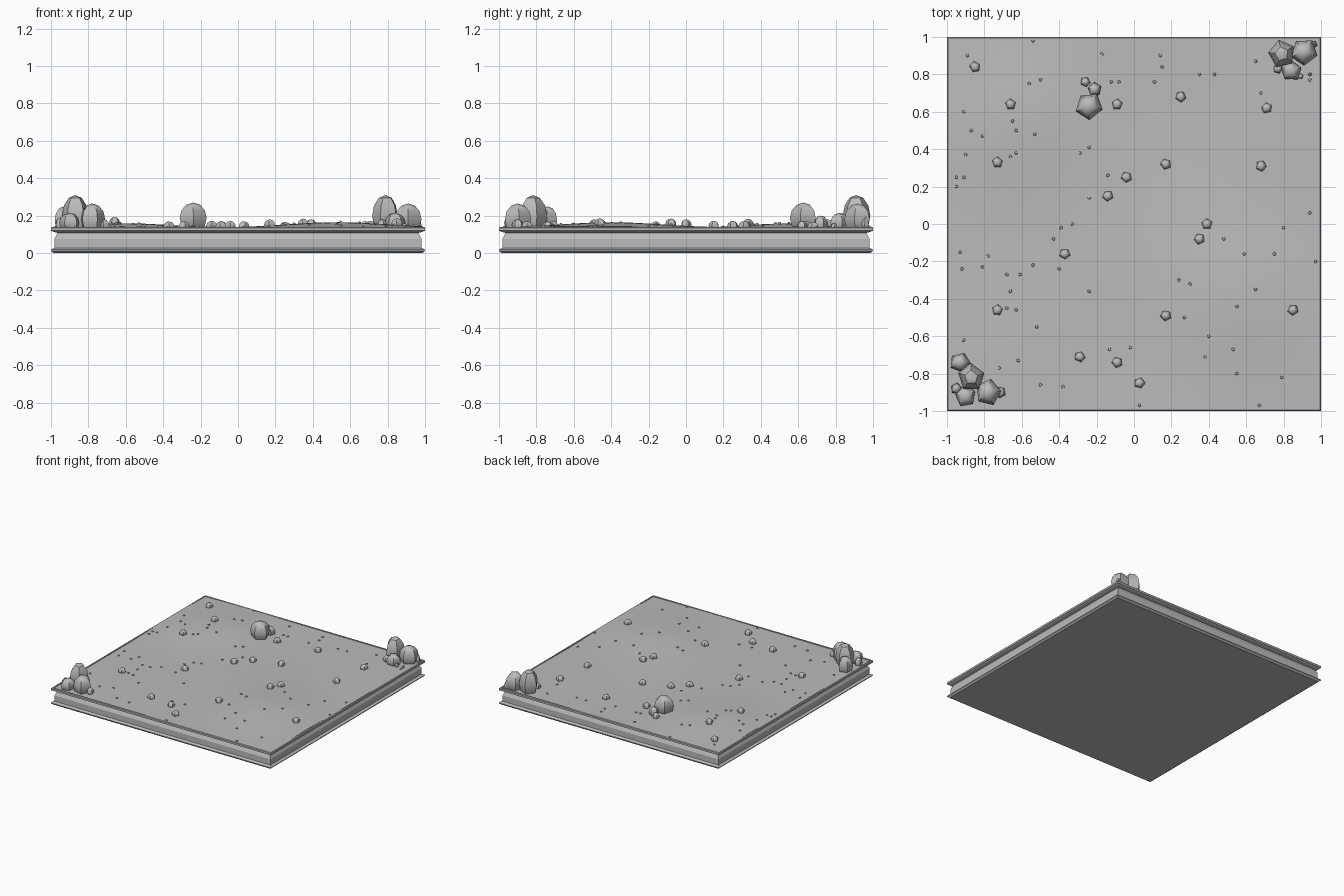
import bpy, bmesh, math, random
from mathutils import Matrix

if "Cube" in bpy.data.objects:
    bpy.data.objects.remove(bpy.data.objects["Cube"])

random.seed(4)
stone = bpy.data.materials.new("grey stone")
stone.diffuse_color = (0.5, 0.5, 0.5, 1)
stone.use_nodes = True
stone.node_tree.nodes["Principled BSDF"].inputs["Base Color"].default_value = stone.diffuse_color


def finish(bm, name, smooth_angle=None):
    bmesh.ops.recalc_face_normals(bm, faces=bm.faces)
    mesh = bpy.data.meshes.new(name)
    bm.to_mesh(mesh)
    bm.free()
    mesh.materials.append(stone)
    ob = bpy.data.objects.new(name, mesh)
    bpy.context.collection.objects.link(ob)
    if smooth_angle:
        bpy.ops.object.select_all(action='DESELECT')
        ob.select_set(True)
        bpy.context.view_layer.objects.active = ob
        bpy.ops.object.shade_smooth_by_angle(angle=math.radians(smooth_angle))
    return ob


# Moulded square plinth: half-width and height up the side
bm = bmesh.new()
profile = [(0.985, 0), (1.0, 0.012), (1.0, 0.018), (0.982, 0.028), (0.982, 0.075),
           (0.965, 0.108), (0.985, 0.113), (1.0, 0.12), (1.0, 0.135), (0.995, 0.14),
           (0.985, 0.14), (0.985, 0.12)]
rings = [[bm.verts.new((sx * w, sy * w, z)) for sx, sy in ((-1, -1), (1, -1), (1, 1), (-1, 1))]
         for w, z in profile]
for a, b in zip(rings, rings[1:]):
    for i in range(4):
        j = (i + 1) % 4
        bm.faces.new((a[i], a[j], b[j], b[i]))
bm.faces.new(rings[0])
bm.faces.new(rings[-1])
finish(bm, "plinth")


# Gently rolling ground
def ground(x, y):
    def hill(cx, cy, r, h):
        return h * math.exp(-((x - cx) ** 2 + (y - cy) ** 2) / r ** 2)
    return (0.135 + hill(0.52, -0.4, 0.38, 0.03) + hill(-0.6, 0.55, 0.36, 0.021)
            + 0.003 * math.sin(4 * x + 1) * math.cos(5 * y))


bm = bmesh.new()
bmesh.ops.create_grid(bm, x_segments=40, y_segments=40, size=0.986)
for v in bm.verts:
    v.co.z = ground(v.co.x, v.co.y)
finish(bm, "ground_surface", 60)


# Five-sided domed rocks
def add_rock(bm, x, y, r, top, rings=6):
    base = ground(x, y) - 0.01
    half = (top - base) * 0.6
    made = bmesh.ops.create_uvsphere(bm, u_segments=5, v_segments=rings, radius=1)["verts"]
    turn = random.uniform(0, math.tau)
    m = (Matrix.Translation((x, y, top - half)) @ Matrix.Rotation(turn, 4, 'Z')
         @ Matrix.Diagonal((r * 1.06, r, half, 1)))
    bmesh.ops.transform(bm, matrix=m, verts=made)


boulders = {
    "back_right_boulders": [(.79, .91, .073, .31), (.91, .92, .072, .265), (.84, .82, .055, .215),
                            (.77, .83, .026, .18), (.94, .8, .01, .155), (.89, .79, .015, .16),
                            (.96, .96, .02, .19)],
    "front_left_boulders": [(-.87, -.82, .073, .31), (-.78, -.9, .07, .265),
                            (-.9, -.92, .056, .215), (-.93, -.74, .055, .25),
                            (-.715, -.9, .03, .18), (-.95, -.88, .03, .19)],
    "back_boulders": [(-.24, .63, .073, .27), (-.21, .72, .037, .2), (-.26, .76, .027, .18)],
}
for name, group in boulders.items():
    bm = bmesh.new()
    for rock in group:
        add_rock(bm, *rock)
    finish(bm, name, 35)

# Scattered stones
stones = [(-.85, .84), (-.66, .64), (-.73, .33), (-.09, .64), (.25, .68), (.71, .62), (.68, .31),
          (.17, .32), (-.04, .25), (-.14, .15), (.39, 0), (.35, -.08), (-.37, -.16), (-.73, -.46),
          (.17, -.49), (.85, -.46), (-.29, -.71), (-.09, -.74), (.03, -.85)]
bm = bmesh.new()
for x, y in stones:
    add_rock(bm, x, y, 0.029, ground(x, y) + 0.035)
finish(bm, "scattered_stones", 35)

# Tiny pebbles
pebbles = [(-.54, .98), (-.89, .9), (-.17, .91), (.14, .9), (.15, .84), (-.5, .77), (-.56, .75),
           (-.12, .76), (-.08, .76), (.11, .76), (.35, .8), (.43, .8), (.65, .87), (.68, .7),
           (.94, .77), (-.91, .6), (-.65, .55), (-.63, .5), (-.53, .48), (-.87, .5), (-.81, .47),
           (-.9, .37), (-.66, .36), (-.63, .38), (-.24, .41), (-.29, .38), (-.95, .25),
           (-.91, .25), (-.95, .2), (-.24, .14), (-.14, .26), (.94, .06), (-.39, -.02),
           (-.33, 0), (-.93, -.15), (-.92, -.24), (-.81, -.23), (-.78, -.17), (-.68, -.27),
           (-.61, -.27), (-.54, -.22), (-.43, -.08), (-.4, -.24), (-.66, -.36), (-.63, -.46),
           (-.68, -.45), (-.52, -.55), (-.24, -.36), (-.91, -.62), (-.62, -.73), (-.72, -.77),
           (-.5, -.86), (-.38, -.87), (-.13, -.67), (-.02, -.66), (.03, -.97), (.24, -.3),
           (.3, -.32), (.27, -.5), (.4, -.6), (.38, -.71), (.55, -.44), (.65, -.35), (.53, -.67),
           (.55, -.8), (.79, -.82), (.67, -.97), (.48, -.08), (.59, -.16), (.75, -.16),
           (.8, -.02), (.97, -.2)]
bm = bmesh.new()
for x, y in pebbles:
    add_rock(bm, x, y, 0.01, ground(x, y) + 0.009, 4)
finish(bm, "pebbles", 35)
